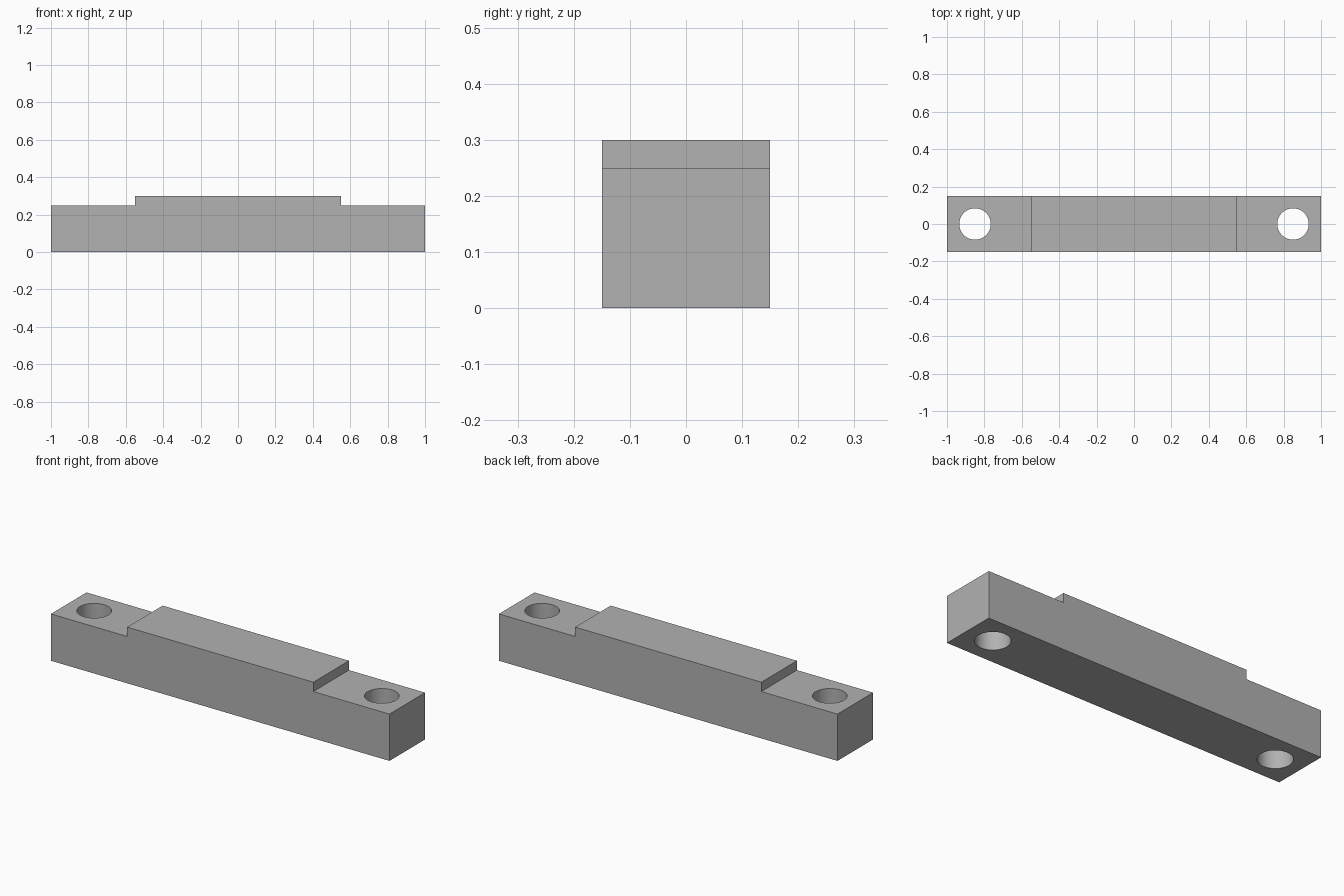
import bpy
import bmesh

LENGTH, DEPTH = 2.0, 0.3
END_HEIGHT, MID_HEIGHT = 0.25, 0.3
STEP_X = 0.55
HOLE_X, HOLE_RADIUS = 0.85, 0.084

cube = bpy.data.objects.get("Cube")
if cube:
    bpy.data.objects.remove(cube, do_unlink=True)

# Plain grey metal
grey = bpy.data.materials.new("grey_metal")
grey.use_nodes = True
colour = (0.445, 0.445, 0.445, 1)
grey.diffuse_color = colour
grey.node_tree.nodes["Principled BSDF"].inputs["Base Color"].default_value = colour

# Stepped bar: side profile extruded along the depth
half = [(LENGTH / 2, 0), (LENGTH / 2, END_HEIGHT),
        (STEP_X, END_HEIGHT), (STEP_X, MID_HEIGHT)]
profile = half + [(-x, z) for x, z in reversed(half)]

bm = bmesh.new()
face = bm.faces.new([bm.verts.new((x, -DEPTH / 2, z)) for x, z in profile])
extruded = bmesh.ops.extrude_face_region(bm, geom=[face])["geom"]
bmesh.ops.translate(bm, vec=(0, DEPTH, 0),
                    verts=[v for v in extruded if isinstance(v, bmesh.types.BMVert)])
bmesh.ops.recalc_face_normals(bm, faces=bm.faces)
mesh = bpy.data.meshes.new("stepped_bar")
bm.to_mesh(mesh)
bm.free()
mesh.materials.append(grey)
bar = bpy.data.objects.new("stepped_bar", mesh)
bpy.context.collection.objects.link(bar)

# Bolt holes through both lowered ends
for side in (-1, 1):
    bpy.ops.mesh.primitive_cylinder_add(vertices=64, radius=HOLE_RADIUS, depth=1,
                                        location=(side * HOLE_X, 0, END_HEIGHT / 2))
    cutter = bpy.context.object
    cutter.name = "hole_cutter"
    cutter.hide_render = True
    cutter.data.materials.append(grey)
    cut = bar.modifiers.new("bolt_hole", 'BOOLEAN')
    cut.operation = 'DIFFERENCE'
    cut.solver = 'EXACT'
    cut.object = cutter
    bpy.ops.object.select_all(action='DESELECT')
    bar.select_set(True)
    bpy.context.view_layer.objects.active = bar
    bpy.ops.object.modifier_apply(modifier=cut.name)
    bpy.data.objects.remove(cutter, do_unlink=True)

# Round hole walls, crisp bar edges
bpy.ops.object.shade_smooth_by_angle()
